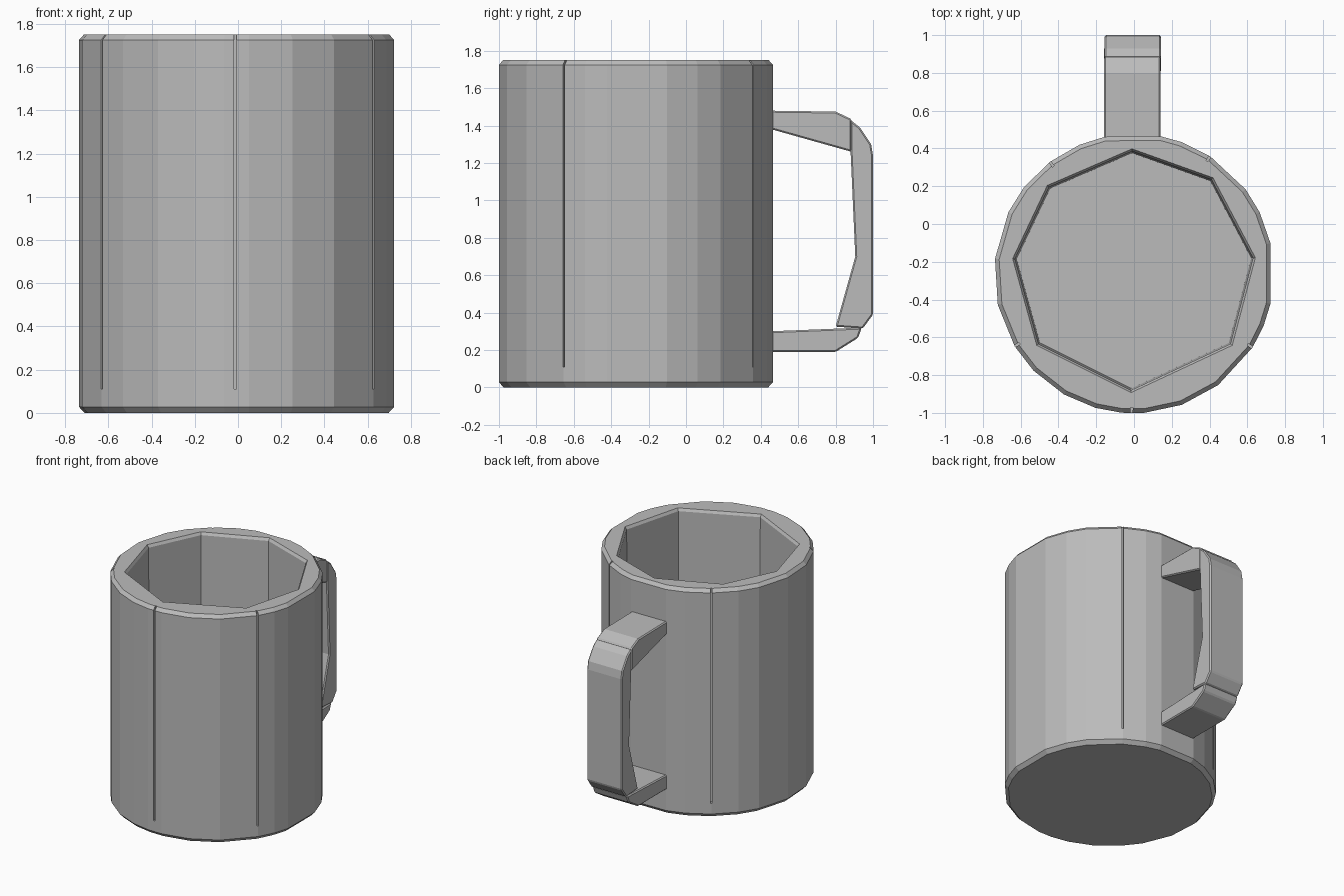
import bpy, bmesh
from math import radians, cos, sin
from mathutils import Matrix, Vector

cube = bpy.data.objects.get("Cube")
if cube:
    bpy.data.objects.remove(cube)

CENTRE_Y = -0.262
RADIUS = 0.74
HEIGHT = 1.75
FLOOR = 0.11

grey = bpy.data.materials.new("plain grey")
grey.use_nodes = True
shade = (0.5, 0.5, 0.5, 1)
grey.diffuse_color = shade
grey.node_tree.nodes["Principled BSDF"].inputs["Base Color"].default_value = shade


def finish(bm, name):
    bmesh.ops.recalc_face_normals(bm, faces=bm.faces)
    mesh = bpy.data.meshes.new(name)
    bm.to_mesh(mesh)
    bm.free()
    mesh.materials.append(grey)
    obj = bpy.data.objects.new(name, mesh)
    bpy.context.collection.objects.link(obj)
    return obj


def stacked(name, outline, layers):
    """Closed solid: the outline repeated at each (z, scale) layer."""
    bm = bmesh.new()
    rings = [[bm.verts.new((x * s, y * s + CENTRE_Y, z)) for x, y in outline]
             for z, s in layers]
    n = len(outline)
    for low, high in zip(rings, rings[1:]):
        for i in range(n):
            j = (i + 1) % n
            bm.faces.new((low[i], low[j], high[j], high[i]))
    bm.faces.new(rings[0])
    bm.faces.new(rings[-1])
    return finish(bm, name)


def apply_modifier(obj, kind, **settings):
    mod = obj.modifiers.new(kind.title(), kind)
    for key, value in settings.items():
        setattr(mod, key, value)
    bpy.context.view_layer.objects.active = obj
    bpy.ops.object.modifier_apply(modifier=mod.name)


def cut(obj, cutter):
    apply_modifier(obj, "BOOLEAN", object=cutter, operation="DIFFERENCE", solver="EXACT")
    bpy.data.objects.remove(cutter)


# Body: uneven facets around a cylinder, chamfered top and bottom
facets = [-167, -148.6, -136, -120, -106, -95, -86, -70, -53, -32, -22, -12.5,
          12.5, 26, 37, 57, 70, 79, 102, 113, 127, 142, 154, 174]
outline = [(RADIUS * cos(radians(a)), RADIUS * sin(radians(a))) for a in facets]
body = stacked("mug_body", outline,
               [(0, 0.965), (0.028, 1), (HEIGHT - 0.025, 1), (HEIGHT, 0.97)])

# Eight-sided cavity with a softened lip
corners = [(-0.01, 0.385), (-0.45, 0.195), (-0.63, -0.185), (-0.505, -0.635),
           (-0.015, -0.88), (0.51, -0.635), (0.63, -0.18), (0.41, 0.235)]
cavity = stacked("cavity_cutter", [(x, y - CENTRE_Y) for x, y in corners],
                 [(FLOOR, 0.985), (HEIGHT - 0.02, 1), (HEIGHT + 0.02, 1.04)])
cut(body, cavity)

# Thin upright seams between the wall staves
for angle in (-148.6, -91, -32, 57, 127):
    bm = bmesh.new()
    bmesh.ops.create_cube(bm, size=1)
    turn = Matrix.Rotation(radians(angle), 4, "Z")
    place = Matrix.Translation(Vector((0, CENTRE_Y, FLOOR + 1)))
    bm.transform(place @ turn @ Matrix.Translation((RADIUS, 0, 0))
                 @ Matrix.Diagonal((0.06, 0.012, 2, 1)))
    cut(body, finish(bm, "seam_cutter"))


# Handle: three side profiles (y, z) extruded across the width
def handle_part(name, profile, left, right):
    bm = bmesh.new()
    face = bm.faces.new([bm.verts.new((left, y, z)) for y, z in profile])
    grown = bmesh.ops.extrude_face_region(bm, geom=[face])["geom"]
    verts = [v for v in grown if isinstance(v, bmesh.types.BMVert)]
    bmesh.ops.translate(bm, verts=verts, vec=(right - left, 0, 0))
    obj = finish(bm, name)
    apply_modifier(obj, "BEVEL", width=0.008, segments=1)


handle_part("handle_top_arm",
            [(0.44, 1.48), (0.8, 1.475), (0.885, 1.435), (0.885, 1.26), (0.44, 1.385)],
            -0.158, 0.14)
handle_part("handle_grip",
            [(0.88, 1.43), (0.93, 1.39), (0.99, 1.3), (1, 1.24), (1, 0.39),
             (0.945, 0.315), (0.8, 0.325), (0.905, 0.7), (0.88, 1.26)],
            -0.155, 0.143)
handle_part("handle_bottom_arm",
            [(0.44, 0.3), (0.94, 0.32), (0.92, 0.265), (0.8, 0.19), (0.44, 0.19)],
            -0.158, 0.14)
